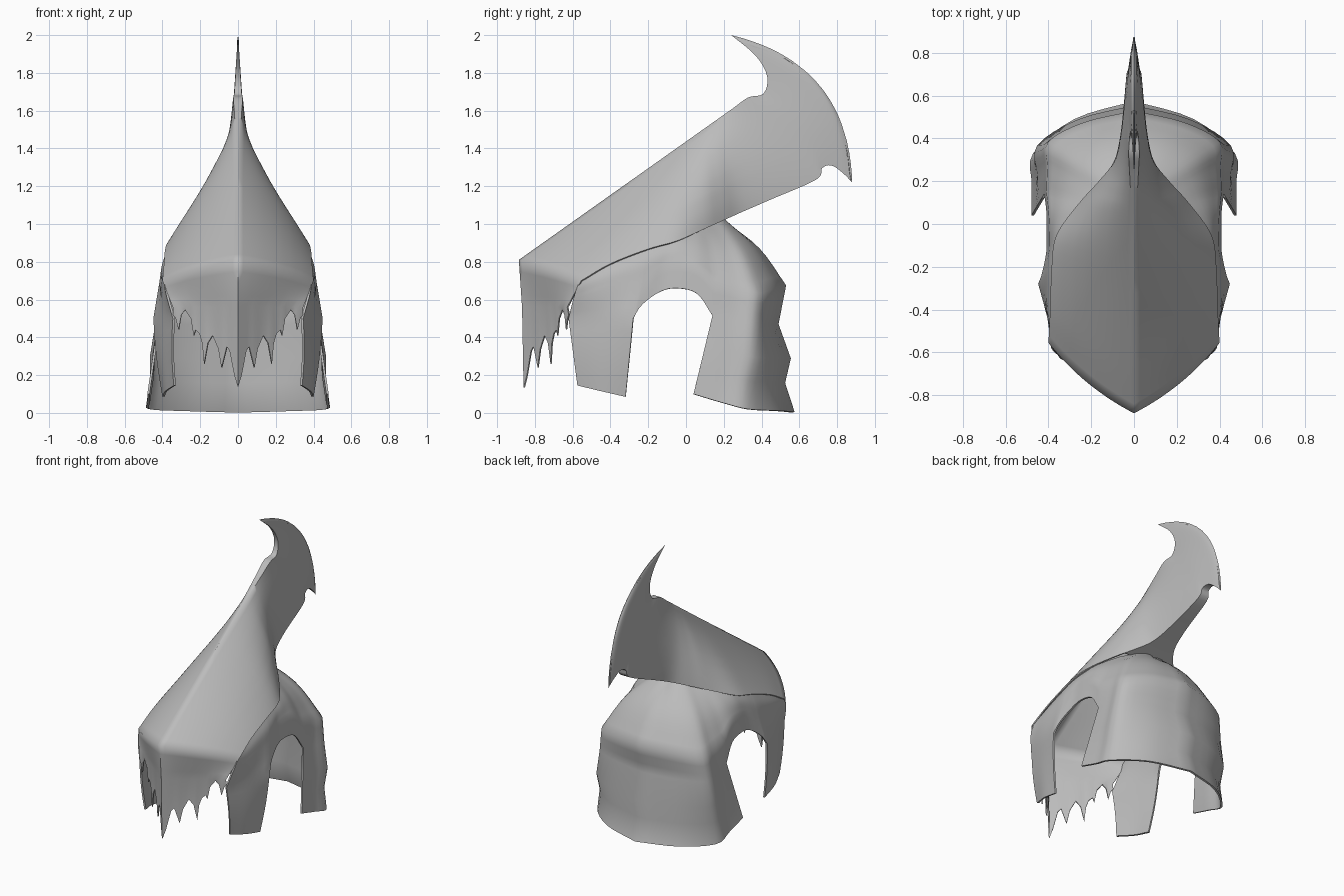
import bpy, bmesh, math
from mathutils import Vector

cube = bpy.data.objects.get("Cube")
if cube:
    bpy.data.objects.remove(cube, do_unlink=True)

steel = bpy.data.materials.new("plain_grey_steel")
steel.use_nodes = True
grey = (0.5, 0.5, 0.5, 1)
steel.diffuse_color = grey
steel.node_tree.nodes["Principled BSDF"].inputs["Base Color"].default_value = grey


def smooth_path(points, steps):
    """Catmull-Rom curve through the points."""
    pts = [Vector(p) for p in points]
    pts = [2 * pts[0] - pts[1]] + pts + [2 * pts[-1] - pts[-2]]
    out = []
    for a, b, c, d in zip(pts, pts[1:], pts[2:], pts[3:]):
        for k in range(steps):
            t = k / steps
            out.append(b + (c - a) * t / 2 + (2 * a - 5 * b + 4 * c - d) * t * t / 2
                       + (3 * b - a - 3 * c + d) * t ** 3 / 2)
    return out + [pts[-2]]


def spread(columns, steps):
    """Smooth a list of columns sideways, row by row."""
    rows = [smooth_path(row, steps) for row in zip(*columns)]
    return [list(col) for col in zip(*rows)]


def add_grid(bm, columns):
    """Columns run front to back, points run bottom to top."""
    verts = [[bm.verts.new(p) for p in col] for col in columns]
    for a, b in zip(verts, verts[1:]):
        for i in range(len(a) - 1):
            bm.faces.new((a[i], b[i], b[i + 1], a[i + 1]))


def make_shell(name, bm, thickness):
    bmesh.ops.remove_doubles(bm, verts=bm.verts, dist=0.0008)
    mesh = bpy.data.meshes.new(name)
    bm.to_mesh(mesh)
    bm.free()
    mesh.materials.append(steel)
    obj = bpy.data.objects.new(name, mesh)
    bpy.context.collection.objects.link(obj)
    bpy.ops.object.select_all(action="DESELECT")
    obj.select_set(True)
    bpy.context.view_layer.objects.active = obj
    mirror = obj.modifiers.new("mirror", "MIRROR")
    mirror.use_clip = True
    solid = obj.modifiers.new("thickness", "SOLIDIFY")
    solid.thickness = thickness
    solid.offset = -1
    for modifier in (mirror, solid):
        bpy.ops.object.modifier_apply(modifier=modifier.name)
    bpy.ops.object.shade_smooth_by_angle(angle=math.radians(62))


# Visor and crest: rulings from the lower rim up to the ridge
def ridge(y, x=0):
    return Vector((x, y, 0.81 + (y + 0.885) * 0.708))


# Jagged lower rim of the face plate: distance from the middle, height
teeth = [(0, .135), (.02, .2), (.045, .33), (.06, .35), (.075, .29), (.088, .24),
         (.105, .34), (.135, .41), (.16, .37), (.18, .26), (.19, .37), (.205, .42),
         (.225, .44), (.235, .41), (.25, .5), (.28, .545), (.3, .52), (.315, .44),
         (.33, .5), (.345, .52)]
half = teeth[-1][0]

rulings = [  # rim point, ridge point, outward bulge
    ((.4, -.555, .7), ridge(-.885), (.02, -.02, .01)),
    ((.392, -.4, .79), ridge(-.7), (.02, 0, .025)),
    ((.385, -.2, .868), ridge(-.4), (.02, 0, .025)),
    ((.362, -.05, .91), ridge(-.12, .003), (.025, 0, .015)),
    ((.255, .1, .975), ridge(.05, .01), (.036, 0, .005)),
    ((.165, .2, 1.02), ridge(.13, .015), (.035, 0, 0)),
    ((.09, .3, 1.065), ridge(.19, .018), (.032, 0, 0)),
    ((.057, .45, 1.13), ridge(.25, .021), (.022, 0, 0)),
    ((.036, .69, 1.235), ridge(.33, .025), (.01, .01, .01)),
    ((.028, .72, 1.295), (.02, .41, 1.69), (.008, .04, .04)),
    ((.02, .77, 1.31), (.014, .43, 1.78), (.006, .07, .06)),
    ((.01, .83, 1.27), (.008, .37, 1.89), (.004, .12, .1)),
    ((0, .88, 1.22), (0, .24, 2), (0, .15, .12)),
]
stations = []
for rim, top, bulge in rulings:
    rim, top, bulge = Vector(rim), Vector(top), Vector(bulge)
    stations.append([])
    for x, z in reversed(teeth):
        s = 1 - x / half
        stations[-1].append(rim.lerp(top, s) + bulge * 4 * s * (1 - s))


def on_middle(p):
    return Vector((0, p.y, p.z))


bm = bmesh.new()
crest = spread(stations, 4)
for column in crest:  # narrow flat strip closing the ridge
    column.append(on_middle(column[-1]))
add_grid(bm, crest)

# Underside of the crest behind the bowl
rear_rim = [column[0] for column in crest if column[0].y > 0.15]
add_grid(bm, [[on_middle(p), p] for p in rear_rim])

# Face plate hanging from the first ruling, even above the teeth
plate = []
for (x, z), brow in zip(teeth, reversed(stations[0])):
    tip = Vector((x, -.86 + .9 * x - .6 * x * x, z))
    knee = Vector((x, tip.y - .008, .56))
    plate.append([tip] + [knee.lerp(brow, k / 4) for k in range(5)])
add_grid(bm, plate)
make_shell("visor_and_crest", bm, 0.008)

# Bowl: lower edge, widest point and upper edge of each column
bowl = [
    ((.345, -.622, .5), (.374, -.598, .6), (.395, -.562, .69)),
    ((.4, -.45, .5), (.405, -.44, .65), (.385, -.4, .775)),
    ((.448, -.28, .5), (.415, -.24, .7), (.375, -.22, .855)),
    ((.43, -.23, .575), (.405, -.17, .74), (.365, -.15, .88)),
    ((.41, -.13, .645), (.395, -.11, .78), (.35, -.08, .9)),
    ((.41, -.04, .66), (.395, -.03, .79), (.33, -.02, .92)),
    ((.41, .06, .63), (.4, .06, .77), (.27, .05, .955)),
    ((.42, .14, .515), (.41, .15, .69), (.21, .1, .985)),
    ((.425, .25, .49), (.405, .27, .665), (.16, .14, 1)),
    ((.425, .37, .47), (.4, .385, .635), (.11, .18, 1.015)),
    ((.24, .45, .47), (.235, .475, .66), (.05, .2, 1.02)),
    ((0, .49, .47), (0, .53, .675), (0, .2, 1.02)),
]
tuck = Vector((-.006, 0, .01))  # slides the upper edge under the visor
columns = []
for low, wide, high in bowl:
    low, wide, high = Vector(low), Vector(wide), Vector(high)
    if high.x > 0:
        high += tuck
    drop = (high - wide).length
    out = Vector((wide.x, max(wide.y, 0), 0)).normalized() + Vector((0, 0, 1))
    shoulder = (wide + high) / 2 + out * drop * 0.05
    columns.append([low.lerp(wide, k / 3) for k in range(3)]
                   + smooth_path([wide, shoulder, high], 4))
STEPS = 4
CHEEK, NAPE = 2, 7  # columns where the ear arch begins and ends
dense = (spread(columns[:CHEEK + 1], STEPS)[:-1]
         + spread(columns[CHEEK:NAPE + 1], STEPS)[:-1]
         + spread(columns[NAPE:], STEPS))
bm = bmesh.new()
add_grid(bm, dense)
edge = [column[0] for column in dense]

# Cheek guard below the front of the bowl
cheek_end = smooth_path([(.34, -.575, .145), (.385, -.45, .115), (.4, -.32, .085)], STEPS)
cheek = []
for low, high in zip(cheek_end, edge):
    bow = Vector((.008, 0, 0))
    cheek.append([low.lerp(high, k / 6) + bow * math.sin(math.pi * k / 6)
                  for k in range(7)])
add_grid(bm, cheek)

# Angular waves of the nape guard below the back of the bowl
nape_end = smooth_path([(.48, .04, .1), (.478, .19, .055), (.472, .33, .02),
                        (.28, .49, .012), (0, .575, .005)], STEPS)
waves = [(0, 0), (.33, -.022), (.61, .032), (1, 0)]  # share of height, push outward
nape = []
for i, (low, high) in enumerate(zip(nape_end, edge[NAPE * STEPS:])):
    strength = min(1, i / (4 * STEPS))
    out = Vector((low.x * .5, low.y, 0)).normalized() * strength
    nape.append([low.lerp(high, share) + out * push for share, push in waves])
add_grid(bm, nape)
make_shell("helmet_bowl", bm, 0.012)
